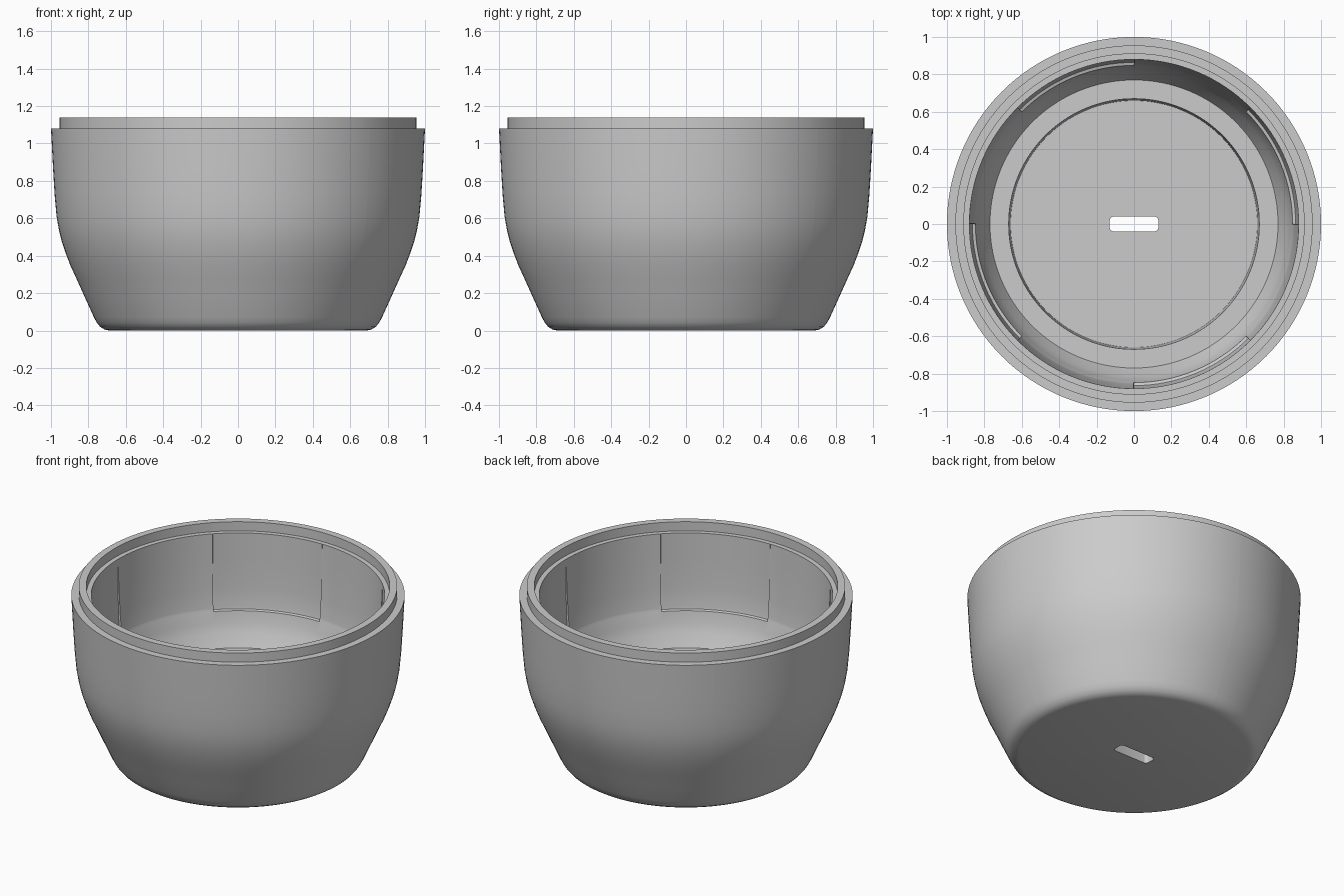
import bpy, bmesh, math

cube = bpy.data.objects.get("Cube")
if cube:
    bpy.data.objects.remove(cube, do_unlink=True)

grey = bpy.data.materials.new("light grey")
grey.use_nodes = True
colour = (0.6, 0.6, 0.6, 1)
grey.diffuse_color = colour
grey.node_tree.nodes["Principled BSDF"].inputs["Base Color"].default_value = colour


def make_object(name, bm):
    bmesh.ops.recalc_face_normals(bm, faces=bm.faces)
    mesh = bpy.data.meshes.new(name)
    bm.to_mesh(mesh)
    bm.free()
    mesh.materials.append(grey)
    obj = bpy.data.objects.new(name, mesh)
    bpy.context.collection.objects.link(obj)
    return obj


# Bowl section from the underside, over the rim, to the inner floor:
# radius, height, extra radius inside the wall recesses
outside = [(.69, 0), (.715, .006), (.737, .02), (.755, .042), (.77, .07),
           (.82, .18), (.865, .28), (.895, .345), (.92, .41), (.942, .475),
           (.958, .54), (.97, .61), (.98, .72), (.988, .85), (1, 1.08)]
rim = [(.955, 1.08), (.955, 1.14), (.91, 1.14), (.91, 1.08)]
wall = [(.88, 1.08, 0), (.873, .9, .005), (.864, .72, .012),
        (.853, .6, .014), (.85, .585, .014), (.848, .58, 0),
        (.834, .51, 0), (.812, .45, 0), (.77, .37, 0)]
pocket = [(.67, .37), (.66, .1)]
section = [(r, z, 0) for r, z in outside + rim] + wall + [(r, z, 0) for r, z in pocket]

# Angles around the bowl, doubled where a recess starts or stops
steps = 128
angles = []
for i in range(steps):
    a = i * 360 / steps
    recessed = a % 90 < 45
    if a % 45 == 0:
        angles.append((a - 0.1, not recessed))
    angles.append((a, recessed))

bm = bmesh.new()
rings = []
for r, z, extra in section:
    ring = []
    for a, recessed in angles:
        radius = r + (extra if recessed else 0)
        t = math.radians(a)
        ring.append(bm.verts.new((radius * math.cos(t), radius * math.sin(t), z)))
    rings.append(ring)
for low, high in zip(rings, rings[1:]):
    for i in range(len(angles)):
        j = (i + 1) % len(angles)
        bm.faces.new((low[i], low[j], high[j], high[i]))
bm.faces.new(rings[0])
bm.faces.new(rings[-1])
bowl = make_object("bowl", bm)

# Rounded slot cut through the floor
bm = bmesh.new()
half_x, half_y, corner = .13, .04, .02
outline = []
for k, (sx, sy) in enumerate([(1, 1), (-1, 1), (-1, -1), (1, -1)]):
    for s in range(5):
        t = math.radians(k * 90 + s * 22.5)
        outline.append(bm.verts.new((sx * (half_x - corner) + corner * math.cos(t),
                                     sy * (half_y - corner) + corner * math.sin(t), -.1)))
base = bm.faces.new(outline)
top = bmesh.ops.extrude_face_region(bm, geom=[base])
bmesh.ops.translate(bm, vec=(0, 0, .35),
                    verts=[v for v in top["geom"] if isinstance(v, bmesh.types.BMVert)])
cutter = make_object("slot_cutter", bm)
cutter.hide_render = True

cut = bowl.modifiers.new("slot", 'BOOLEAN')
cut.operation = 'DIFFERENCE'
cut.solver = 'EXACT'
cut.object = cutter
bpy.ops.object.select_all(action='DESELECT')
bowl.select_set(True)
bpy.context.view_layer.objects.active = bowl
bpy.ops.object.modifier_apply(modifier=cut.name)
bpy.data.objects.remove(cutter, do_unlink=True)
bpy.ops.object.shade_smooth_by_angle(angle=math.radians(30))
